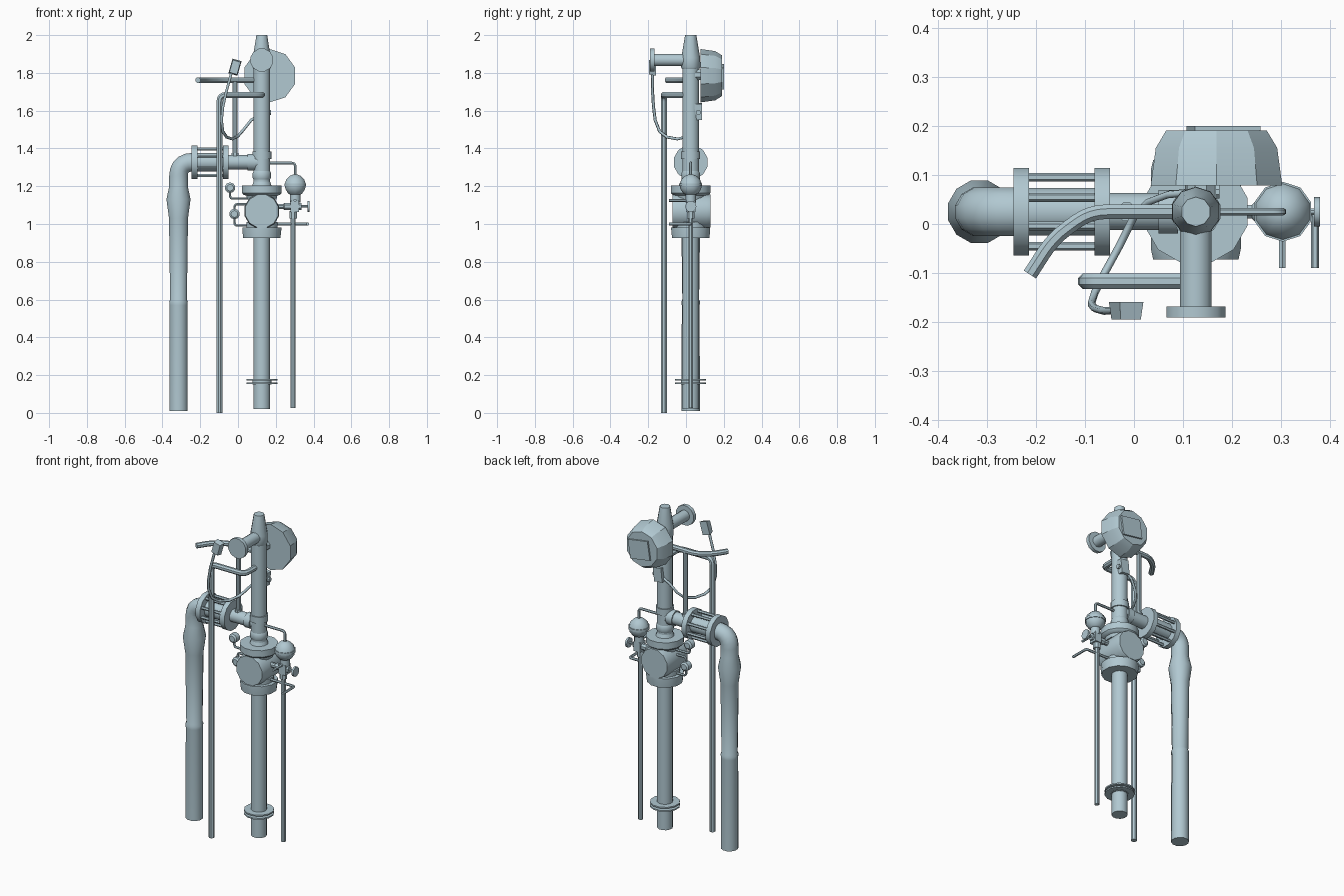
import bpy, bmesh, math
from mathutils import Vector, Matrix

if "Cube" in bpy.data.objects:
    bpy.data.objects.remove(bpy.data.objects["Cube"])

mat = bpy.data.materials.new("pale_blue_grey")
mat.diffuse_color = (0.44, 0.58, 0.64, 1)
mat.use_nodes = True
mat.node_tree.nodes["Principled BSDF"].inputs["Base Color"].default_value = mat.diffuse_color
CX, CY = 0.126, 0.025          # axis of the main column


def finish(name, bm, angle=40):
    bmesh.ops.recalc_face_normals(bm, faces=bm.faces[:])
    me = bpy.data.meshes.new(name)
    bm.to_mesh(me)
    bm.free()
    me.materials.append(mat)
    me.shade_smooth()
    me.set_sharp_from_angle(angle=math.radians(angle))
    ob = bpy.data.objects.new(name, me)
    bpy.context.collection.objects.link(ob)
    return ob


def tube(name, pts, radii, sides=10, angle=40):
    """Sweep a ring along points; radii is one number or one per point."""
    pts = [Vector(p) for p in pts]
    if not isinstance(radii, (list, tuple)):
        radii = [radii] * len(pts)
    bm = bmesh.new()
    rings, prev, u = [], None, None
    for i, p in enumerate(pts):
        t = Vector()
        if i:
            t += (p - pts[i - 1]).normalized()
        if i < len(pts) - 1:
            t += (pts[i + 1] - p).normalized()
        t.normalize()
        if u is None:
            u = t.cross(Vector((0, 1, 0)) if abs(t.y) < 0.9 else Vector((0, 0, 1))).normalized()
        else:
            u = prev.rotation_difference(t) @ u
        prev = t
        v = t.cross(u)
        rings.append([bm.verts.new(p + radii[i] * (u * math.cos(a) + v * math.sin(a)))
                      for a in (2 * math.pi * (k + 0.5) / sides for k in range(sides))])
    for a, b in zip(rings, rings[1:]):
        for k in range(sides):
            j = (k + 1) % sides
            bm.faces.new((a[k], a[j], b[j], b[k]))
    bm.faces.new(rings[0])
    bm.faces.new(rings[-1])
    return finish(name, bm, angle)


def bend(pts, r, n=4):
    """Round the corners of a path."""
    pts = [Vector(p) for p in pts]
    out = [pts[0]]
    for a, c, b in zip(pts, pts[1:], pts[2:]):
        s, e = c + (a - c).normalized() * r, c + (b - c).normalized() * r
        for k in range(n + 1):
            t = k / n
            out.append(s * (1 - t) ** 2 + c * 2 * t * (1 - t) + e * t * t)
    return out + [pts[-1]]


def lathe(name, origin, axis, profile, sides=12, angle=40):
    """Profile of (distance along axis, radius)."""
    o, d = Vector(origin), Vector(axis)
    return tube(name, [o + d * h for h, r in profile], [r for h, r in profile], sides, angle)


def box(name, loc, size, rot=(0, 0, 0), taper=1):
    bm = bmesh.new()
    bmesh.ops.create_cube(bm, size=1)
    for v in bm.verts:
        if v.co.y < 0:
            v.co.x *= taper
            v.co.z *= taper
        v.co = Vector((v.co.x * size[0], v.co.y * size[1], v.co.z * size[2]))
    ob = finish(name, bm, 20)
    ob.location, ob.rotation_euler = loc, rot
    return ob


X, Y, Z = (1, 0, 0), (0, 1, 0), (0, 0, 1)
base = (CX, CY, 0)

# Main column
lathe("lower_column", base, Z, [(0.02, .045), (1.0, .045)])
for z in (0.152, 0.172):
    lathe("base_ring", base, Z, [(z, .085), (z + .008, .085)])
lathe("base_ring_core", base, Z, [(.15, .052), (.18, .052)])
lathe("upper_column", base, Z, [(1.15, .045), (1.84, .045)])
lathe("column_cap", base, Z, [(1.82, .045), (1.83, .051), (1.88, .05), (2.0, .03)], 10)
lathe("tee_lower_collar", base, Z, [(1.235, .045), (1.245, .05), (1.27, .05), (1.28, .045)])
lathe("tee_upper_collar", base, Z, [(1.345, .052), (1.385, .052)])

# Central valve body and its flanges
lathe("valve_body", (CX, 0, 1.068), Y, [(-.072, .09), (-.05, .095), (.11, .095), (.13, .09)], 12, 30)
lathe("bottom_flange", base, Z, [(.925, .102), (.97, .107), (.982, .107), (.982, .085), (1.01, .085)])
lathe("top_flange", base, Z, [(1.13, .08), (1.15, .085), (1.155, .1), (1.165, .109),
                              (1.205, .109), (1.205, .052), (1.225, .045)])

# Side branch with bolted flange pair
arm = (0, CY, 1.327)
lathe("branch_pipe", arm, X, [(-.06, .039), (CX, .039)])
lathe("branch_collar", arm, X, [(.05, .046), (.09, .046)])
for x in (-.245, -.08):
    lathe("branch_flange", arm, X, [(x, .092), (x + .031, .092)])
lathe("branch_core", arm, X, [(-.22, .05), (-.07, .05)])
for k in range(8):
    a = math.pi * (k + .5) / 4
    lathe("flange_bolt", (0, CY + .076 * math.cos(a), 1.327 + .076 * math.sin(a)), X,
          [(-.225, .009), (-.065, .009)], 6)

# Large down pipe with elbow and swelling
path = bend([(-.235, CY, 1.327), (-.315, CY, 1.327), (-.315, CY, 1.2)], .075, 5)
n = len(path)
path += [Vector((-.315, CY, z)) for z in (1.13, 1.03, .6, .59, .57, .01)]
tube("down_pipe", path, [.051] * n + [.066, .052, .046, .051, .049, .05], 12)

# Front thin pipe that loops into the column
tube("front_thin_pipe", bend([(-.098, -.117, 0), (-.098, -.117, 1.683),
                              (CX, -.117, 1.683), (CX, CY, 1.683)], .035), .017, 8)

# Bent top arm and its support
tube("top_arm", bend([(CX, CY, 1.762), (-.09, CY, 1.762), (-.165, -.03, 1.762),
                      (-.212, -.103, 1.762)], .035), .016, 8)
lathe("arm_support", (-.015, CY, 0), Z, [(1.35, .014), (1.765, .014)], 8)
lathe("arm_support_foot", (-.015, CY, 0), Z, [(1.36, .02), (1.375, .02)], 8)

# Front outlet nozzle
lathe("outlet_pipe", (CX, 0, 1.868), Y, [(-.18, .033), (CY, .033)])
lathe("outlet_flange", (CX, 0, 1.868), Y, [(-.19, .062), (-.168, .062)])

# Display housing on the back
lathe("display_housing", (.168, 0, 1.785), Y, [(.078, .141), (.155, .13), (.19, .108)], 10, 30)
box("display_screen", (.182, .193, 1.78), (.135, .014, .115), (0, .15, 0))
lathe("display_mount", (CX + .01, 0, 1.79), Y, [(CY, .03), (.085, .03)], 8)

# Rear junction box, cable and hand piece
box("junction_box", (.135, .065, 1.595), (.055, .04, .085), (0, .1, 0))
lathe("junction_knob", (.15, .065, 1.59), X, [(0, .014), (.024, .014)], 8)
tube("cable", [(-.035, -.176, 1.8), (-.062, -.177, 1.7), (-.08, -.172, 1.62), (-.087, -.163, 1.55),
               (-.08, -.14, 1.49), (-.06, -.1, 1.46), (-.03, -.045, 1.45), (0, .015, 1.465),
               (.03, .045, 1.5), (.07, .06, 1.55), (.12, .065, 1.58)], .008, 6, 70)
box("hand_piece", (-.016, -.177, 1.83), (.05, .036, .08), (0, .28, 0), .85)

# Right side: feed line, vessel, drain pipe
tube("feed_line", bend([(CX, CY, 1.323), (.303, CY, 1.323), (.303, CY, 1.24)], .02), .008, 6)
lathe("vessel", (.303, CY, 0), Z, [(1.115, .028), (1.155, .028), (1.16, .038), (1.185, .055), (1.2, .057),
                                   (1.2, .061), (1.215, .061), (1.215, .057), (1.235, .05),
                                   (1.255, .03), (1.262, .012)], 10)
lathe("drain_pipe", (.292, CY, 0), Z, [(.025, .014), (1.12, .014)], 8)
lathe("drain_joint", (.292, CY, 0), Z, [(1.03, .022), (1.07, .022)], 8)

# Side valve with hand wheel
lathe("side_valve", (0, CY, 1.093), X, [(.2, .015), (.24, .015), (.245, .02), (.335, .02),
                                        (.335, .007), (.375, .007)], 8)
lathe("hand_wheel", (0, CY, 1.093), X, [(.367, .03), (.379, .03)], 10)
box("valve_block", (.3, CY, 1.093), (.045, .05, .06))

# Sample tubes pointing forward
tube("sample_tube_upper", [(.302, CY, 1.125), (.302, -.09, 1.125)], .008, 6)
tube("sample_tube_lower", bend([(.2, CY, 1.0), (.369, CY, 1.0), (.369, -.09, 1.0)], .015), .008, 6)

# Left side: two small gauges on thin lines
tube("gauge_line_upper", bend([(CX, CY, 1.135), (-.042, CY, 1.135), (-.042, CY, 1.18)], .015), .007, 6)
tube("gauge_line_lower", bend([(CX, CY, 1.105), (-.018, CY, 1.105), (-.018, CY, .992),
                               (CX, CY, .992)], .015), .007, 6)
for x, z in ((-.042, 1.192), (-.019, 1.053)):
    lathe("small_gauge", (x, CY, z), Y, [(-.024, .018), (-.016, .028), (.016, .028), (.024, .018)], 10)
